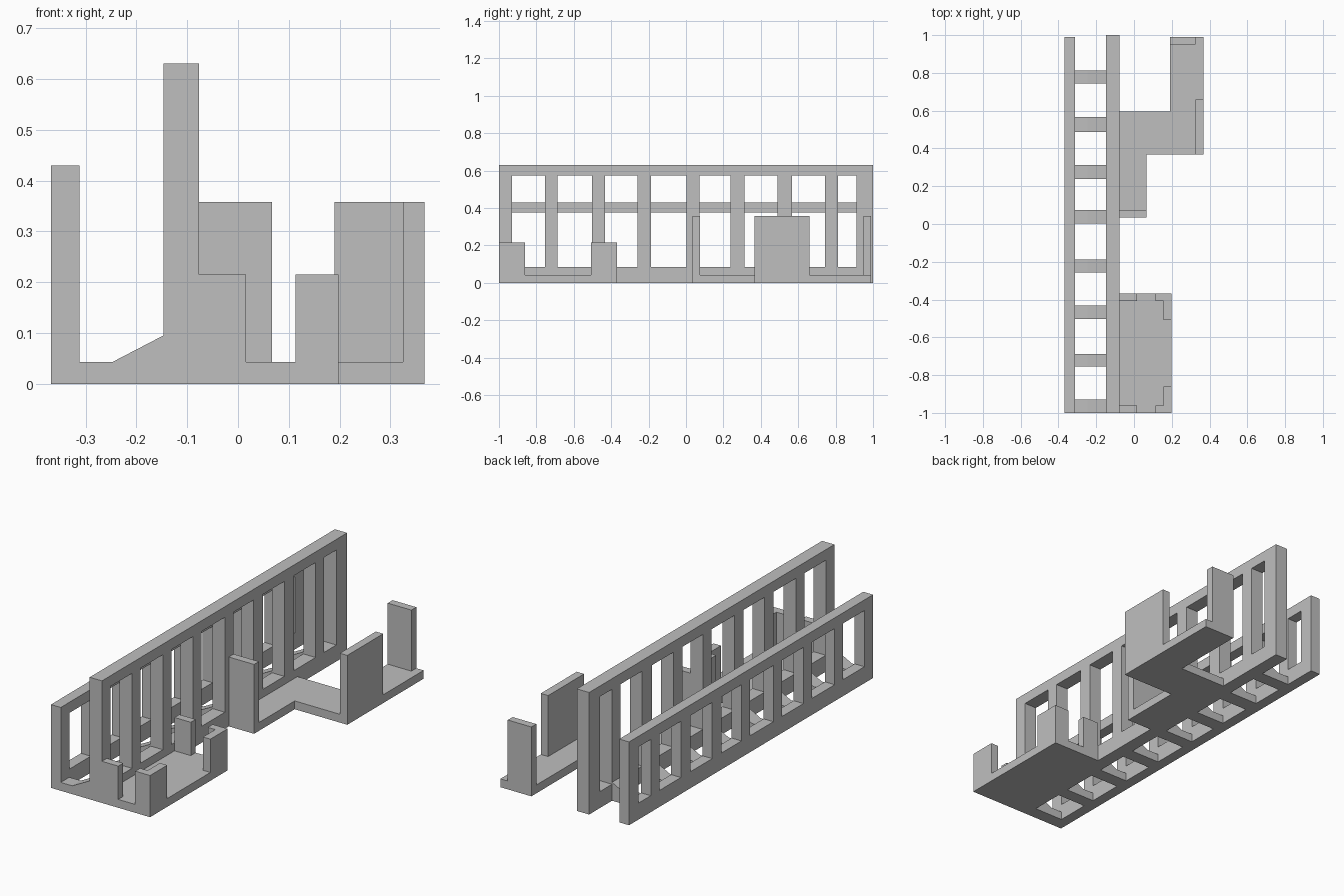
import bpy
import bmesh
from math import radians
from mathutils import Vector

cube = bpy.data.objects.get("Cube")
if cube:
    bpy.data.objects.remove(cube, do_unlink=True)

grey = bpy.data.materials.new("plain_grey")
grey.use_nodes = True
colour = (0.52, 0.52, 0.52, 1)
grey.diffuse_color = colour
grey.node_tree.nodes["Principled BSDF"].inputs["Base Color"].default_value = colour


def finish(name, bm):
    bmesh.ops.recalc_face_normals(bm, faces=bm.faces)
    mesh = bpy.data.meshes.new(name)
    bm.to_mesh(mesh)
    bm.free()
    mesh.materials.append(grey)
    obj = bpy.data.objects.new(name, mesh)
    bpy.context.collection.objects.link(obj)
    return obj


def extrude(bm, direction):
    """Give a flat sheet thickness."""
    kept = bmesh.ops.extrude_face_region(bm, geom=bm.faces[:], use_keep_orig=True)
    verts = [g for g in kept["geom"] if isinstance(g, bmesh.types.BMVert)]
    bmesh.ops.translate(bm, verts=verts, vec=direction)


def prism(name, points, direction):
    bm = bmesh.new()
    bm.faces.new([bm.verts.new(p) for p in points])
    extrude(bm, Vector(direction))
    return finish(name, bm)


def slab(name, outline, z0, z1):
    return prism(name, [(x, y, z0) for x, y in outline], (0, 0, z1 - z0))


def box(name, x0, x1, y0, y1, z0, z1):
    return slab(name, [(x0, y0), (x1, y0), (x1, y1), (x0, y1)], z0, z1)


def framed_wall(name, x0, x1, ys, zs):
    """Wall with a row of openings: every second column is open in the middle row."""
    bm = bmesh.new()
    grid = [[bm.verts.new((x0, y, z)) for z in zs] for y in ys]
    for i in range(len(ys) - 1):
        for j in range(len(zs) - 1):
            if i % 2 and j == 1:
                continue
            bm.faces.new((grid[i][j], grid[i + 1][j], grid[i + 1][j + 1], grid[i][j + 1]))
    extrude(bm, Vector((x1 - x0, 0, 0)))
    return finish(name, bm)


# Post positions shared by both walls and the ties
posts = [(-1.0, -0.93), (-0.755, -0.687), (-0.503, -0.432), (-0.258, -0.187),
         (0.003, 0.073), (0.238, 0.312), (0.488, 0.567), (0.743, 0.813)]


def wall_stations(end):
    return [y for post in posts for y in post] + [0.912, end]


# The two long framed walls
framed_wall("tall_wall", -0.147, -0.077, wall_stations(1.0), [0, 0.085, 0.575, 0.63])
framed_wall("low_wall", -0.368, -0.312, wall_stations(0.99), [0, 0.085, 0.375, 0.43])

# Sloping ties joining the walls at floor level
tie_profile = [(-0.312, 0), (-0.147, 0), (-0.147, 0.095), (-0.247, 0.043), (-0.312, 0.043)]
for n, (y0, y1) in enumerate(posts):
    prism(f"floor_tie_{n + 1}", [(x, y0, z) for x, z in tie_profile], (0, y1 - y0, 0))

# Front porch: floor, corner walls and short returns against the tall wall
FLOOR = 0.043
box("porch_floor", -0.077, 0.198, -1.0, -0.368, 0, FLOOR)
corner = [(0.113, 0), (0.198, 0), (0.198, 0.14), (0.156, 0.14), (0.156, 0.04), (0.113, 0.04)]
for name, edge, side in (("front", -1.0, 1), ("back", -0.368, -1)):
    slab(f"porch_{name}_corner", [(x, edge + side * d) for x, d in corner], FLOOR, 0.215)
    y0, y1 = sorted((edge, edge + side * 0.04))
    box(f"porch_{name}_return", -0.077, 0.016, y0, y1, FLOOR, 0.215)

# Stepped rear deck and its upright panels
slab("rear_deck", [(-0.077, 0.035), (0.067, 0.035), (0.067, 0.367), (0.367, 0.367),
                   (0.367, 0.99), (0.19, 0.99), (0.19, 0.595), (-0.077, 0.595)], 0, FLOOR)
box("deck_front_panel", -0.077, 0.067, 0.035, 0.075, FLOOR, 0.358)
box("deck_side_panel", 0.325, 0.367, 0.367, 0.66, FLOOR, 0.358)
box("deck_back_panel", 0.19, 0.325, 0.95, 0.99, FLOOR, 0.358)
